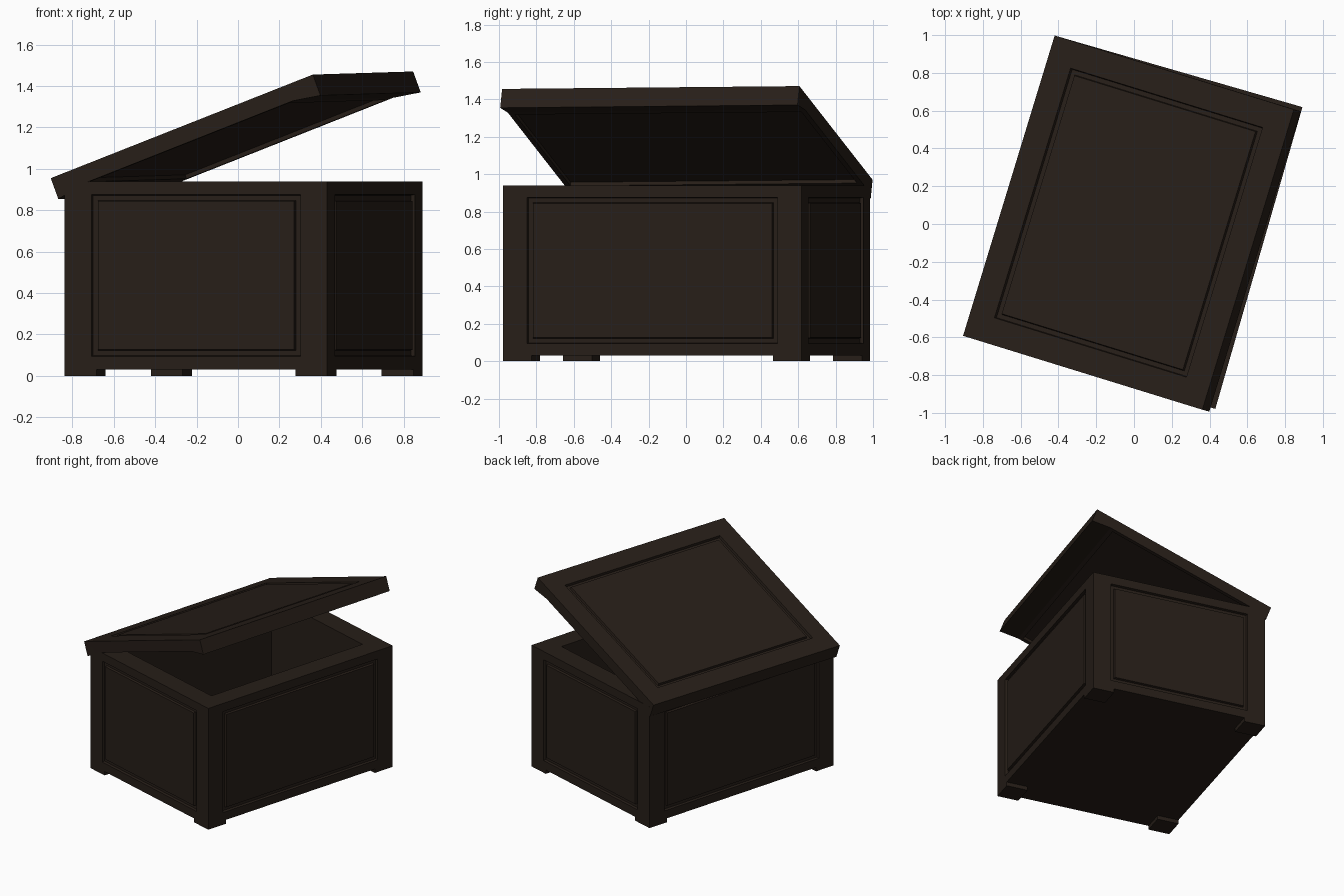
import bpy, bmesh
from math import radians
from mathutils import Matrix, Vector

if "Cube" in bpy.data.objects:
    bpy.data.objects.remove(bpy.data.objects["Cube"])

wood = bpy.data.materials.new("dark_wood")
wood.diffuse_color = (0.020, 0.013, 0.009, 1)
wood.use_nodes = True
wood.node_tree.nodes["Principled BSDF"].inputs["Base Color"].default_value = wood.diffuse_color

W, L, H, FOOT = 1.32, 1.663, 0.94, 0.03
body_frame = Matrix.Translation((0.027, 0.003, 0)) @ Matrix.Rotation(radians(-16.1), 4, 'Z')


def finish(bm, name, matrix):
    me = bpy.data.meshes.new(name)
    bm.normal_update()
    bm.to_mesh(me)
    bm.free()
    me.materials.append(wood)
    ob = bpy.data.objects.new(name, me)
    bpy.context.collection.objects.link(ob)
    ob.matrix_world = matrix
    return ob


def box(bm, x0, x1, y0, y1, z0, z1):
    m = Matrix.Translation(((x0 + x1) / 2, (y0 + y1) / 2, (z0 + z1) / 2))
    m = m @ Matrix.Diagonal((x1 - x0, y1 - y0, z1 - z0, 1))
    bmesh.ops.create_cube(bm, size=1, matrix=m)


def step(bm, face, inset, depth=0.0):
    """Inset one face and push it along its normal."""
    bmesh.ops.inset_region(bm, faces=[face], thickness=inset, use_even_offset=True)
    if depth:
        bmesh.ops.translate(bm, verts=face.verts[:], vec=face.normal * depth)
    bm.normal_update()


def moulded_panel(bm, face, margin):
    """Sunken groove around a raised centre panel."""
    step(bm, face, margin)
    step(bm, face, 0.004, -0.018)
    step(bm, face, 0.024)
    step(bm, face, 0.004, 0.016)


# Body: hollow box with moulded panels on four sides
bm = bmesh.new()
box(bm, -W / 2, W / 2, -L / 2, L / 2, FOOT, H)
bm.normal_update()
sides = [f for f in bm.faces if abs(f.normal.z) < 0.1]
top = next(f for f in bm.faces if f.normal.z > 0.9)
# frame stiles are wider than the rails, so cut the panel margins in two moves
for f in sides:
    step(bm, f, 0.06)
    mid = f.calc_center_median()
    along = Vector((-f.normal.y, f.normal.x, 0))
    for v in f.verts:
        s = 1 if (v.co - mid).dot(along) > 0 else -1
        v.co -= along * s * 0.07
        v.co.z += 0.005 if v.co.z > mid.z - 1e-4 and v.co.z < mid.z else 0
    moulded_panel(bm, f, 0.004)
step(bm, top, 0.15)
step(bm, top, 0.0005, -(H - 0.12))
finish(bm, "chest_body", body_frame)

# Feet at the four corners
bm = bmesh.new()
for sx in (-1, 1):
    for sy in (-1, 1):
        xs = sorted((sx * W / 2, sx * (W / 2 - 0.16)))
        ys = sorted((sy * L / 2, sy * (L / 2 - 0.16)))
        box(bm, *xs, *ys, 0, FOOT)
finish(bm, "corner_feet", body_frame)

# Lid: opened slab with a deeper lip at hinge and front edges
LW, LL = 1.417, 1.662
profile = [(0, 0), (LW, 0), (LW, -0.108), (LW - 0.14, -0.083), (0.14, -0.083), (0, -0.108)]
bm = bmesh.new()
cap = bm.faces.new([bm.verts.new((x, 0, z)) for x, z in profile])
ext = bmesh.ops.extrude_face_region(bm, geom=[cap])
bmesh.ops.translate(bm, vec=(0, LL, 0),
                    verts=[g for g in ext["geom"] if isinstance(g, bmesh.types.BMVert)])
bmesh.ops.recalc_face_normals(bm, faces=bm.faces[:])
bm.normal_update()
lid_top = max(bm.faces, key=lambda f: f.normal.z)
lid_under = min(bm.faces, key=lambda f: f.normal.z)
moulded_panel(bm, lid_top, 0.14)
step(bm, lid_under, 0.03)
step(bm, lid_under, 0.001, -0.02)
# Lid axes: hinge line and raised slope
hinge = Vector((0.485, 1.59, 0.015)).normalized()
up = Vector((1.265, -0.39, 0.5)).cross(hinge).normalized()
slope = hinge.cross(up)
lid_frame = Matrix((slope, hinge, up)).transposed().to_4x4()
lid_frame.translation = (-0.905, -0.592, 0.955)
finish(bm, "chest_lid", lid_frame)
